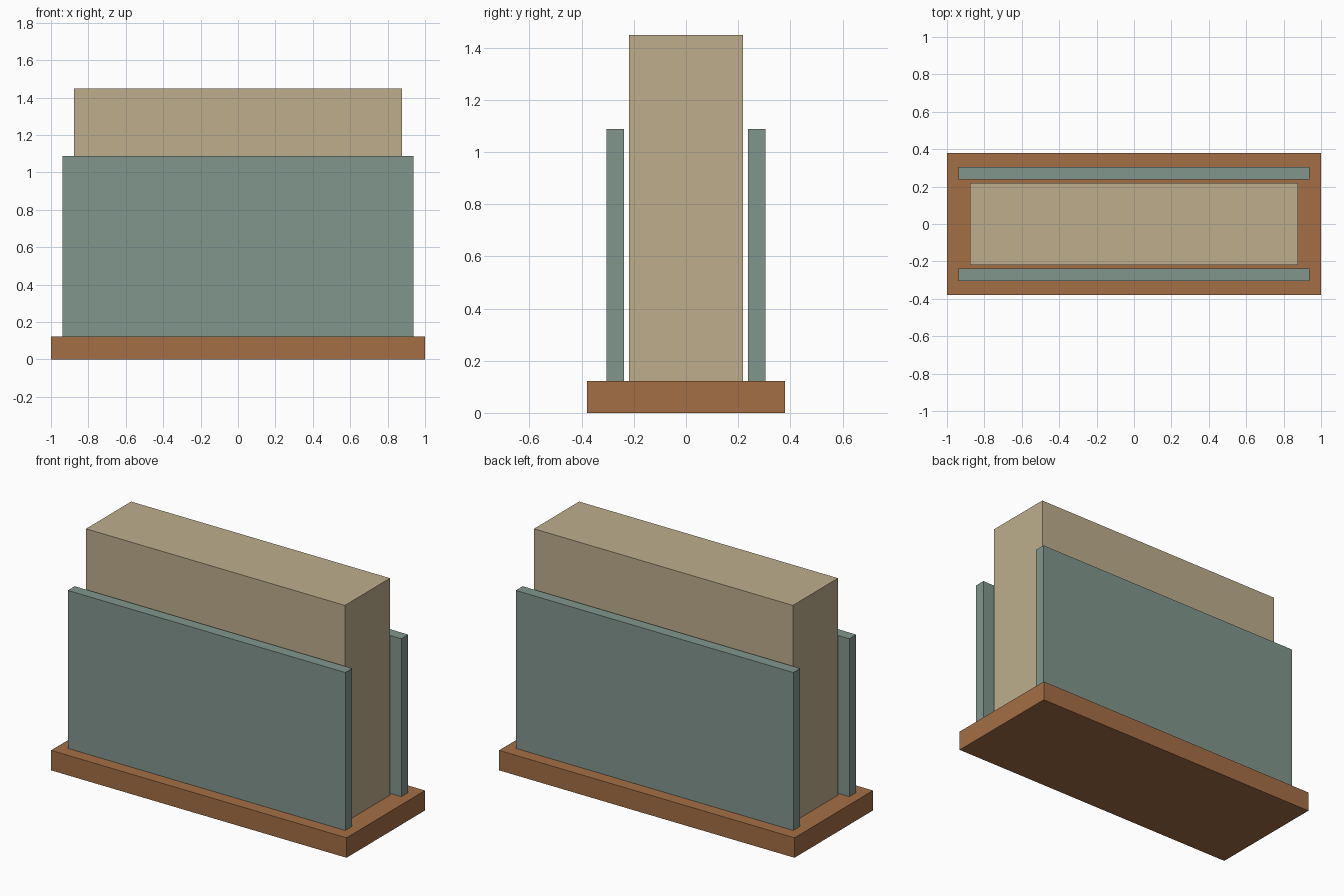
import bpy
import bmesh

if "Cube" in bpy.data.objects:
    bpy.data.objects.remove(bpy.data.objects["Cube"])


def material(name, rgb):
    """Flat colour from sRGB 0-255 values, stored as linear."""
    lin = [((c / 255 + 0.055) / 1.055) ** 2.4 for c in rgb]
    mat = bpy.data.materials.new(name)
    mat.diffuse_color = (*lin, 1)
    mat.use_nodes = True
    mat.node_tree.nodes["Principled BSDF"].inputs["Base Color"].default_value = mat.diffuse_color
    return mat


def box(name, x, y, z, mat):
    """Axis-aligned box from (min, max) ranges."""
    bm = bmesh.new()
    bmesh.ops.create_cube(bm, size=1)
    for v in bm.verts:
        v.co = [r[0] if c < 0 else r[1] for c, r in zip(v.co, (x, y, z))]
    mesh = bpy.data.meshes.new(name)
    bm.to_mesh(mesh)
    bm.free()
    mesh.materials.append(mat)
    obj = bpy.data.objects.new(name, mesh)
    bpy.context.collection.objects.link(obj)
    return obj


brown = material("warm_brown", (164, 110, 69))
tan = material("sand_tan", (189, 174, 140))
green = material("grey_green", (129, 150, 141))

BASE_TOP = 0.122

# Base slab
box("base", (-1, 1), (-0.379, 0.379), (0, BASE_TOP), brown)

# Tall central block
box("core_block", (-0.876, 0.876), (-0.218, 0.218), (BASE_TOP, 1.449), tan)

# Side panels, front and back
panel_x, panel_z = (-0.939, 0.939), (BASE_TOP, 1.088)
box("front_panel", panel_x, (-0.304, -0.237), panel_z, green)
box("back_panel", panel_x, (0.237, 0.304), panel_z, green)
